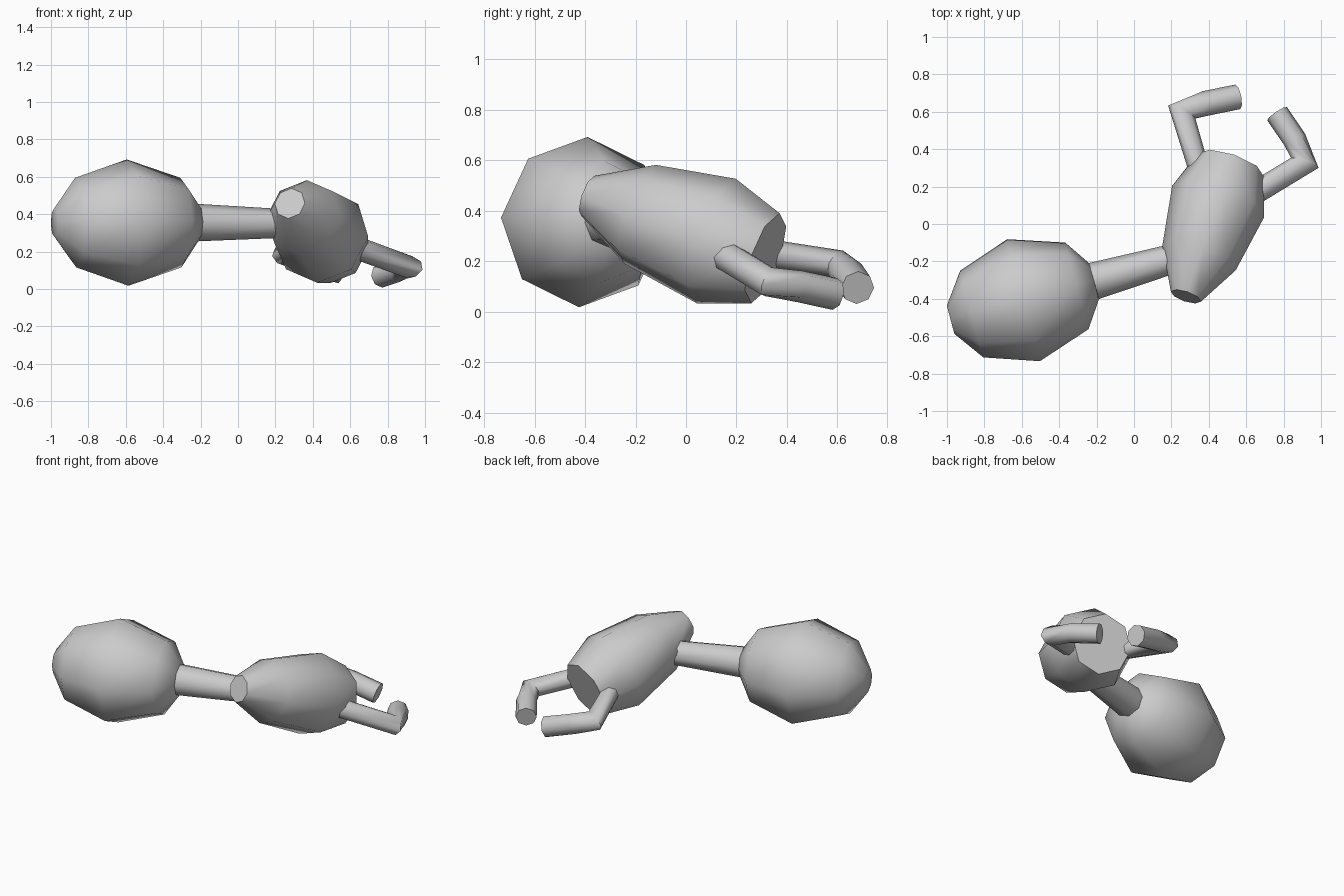
import bpy, math
from mathutils import Vector

if "Cube" in bpy.data.objects:
    bpy.data.objects.remove(bpy.data.objects["Cube"])

UP = Vector((0, 0, 1))


def tube(name, points, sides=8, roll=0.0):
    """Capped tube through (x, y, z, radius) points, mitred at the bends."""
    pos = [Vector(p[:3]) for p in points]
    verts, faces = [], []
    last = len(points) - 1
    for i, p in enumerate(points):
        d_in = (pos[max(i, 1)] - pos[max(i, 1) - 1]).normalized()
        j = min(i, last - 1)
        d_out = (pos[j + 1] - pos[j]).normalized()
        plane = (d_in + d_out).normalized()
        u = d_in.cross(UP).normalized()
        v = u.cross(d_in)
        for k in range(sides):
            a = 2 * math.pi * k / sides + roll
            q = p[3] * (math.cos(a) * u + math.sin(a) * v)
            q -= d_in * (q.dot(plane) / d_in.dot(plane))
            verts.append(pos[i] + q)
    for i in range(last):
        for k in range(sides):
            n = (k + 1) % sides
            a, b = i * sides, (i + 1) * sides
            faces.append((a + k, a + n, b + n, b + k))
    faces.append(tuple(reversed(range(sides))))
    faces.append(tuple(range(last * sides, (last + 1) * sides)))
    mesh = bpy.data.meshes.new(name)
    mesh.from_pydata(verts, [], faces)
    mesh.update()
    ob = bpy.data.objects.new(name, mesh)
    bpy.context.collection.objects.link(ob)
    bpy.ops.object.select_all(action='DESELECT')
    ob.select_set(True)
    bpy.context.view_layer.objects.active = ob
    # consistent outward normals
    bpy.ops.object.mode_set(mode='EDIT')
    bpy.ops.mesh.select_all(action='SELECT')
    bpy.ops.mesh.normals_make_consistent(inside=False)
    bpy.ops.object.mode_set(mode='OBJECT')
    bpy.ops.object.shade_smooth_by_angle(angle=math.radians(60))
    return ob


def lathe(name, centre, axis, profile, roll=0.0):
    """Straight faceted body: profile is (distance along axis, radius)."""
    c, d = Vector(centre), Vector(axis).normalized()
    return tube(name, [(*(c + d * s), r) for s, r in profile], roll=roll)


# rear body
lathe("rear_body", (-0.6, -0.41, 0.355), (0.966, 0.259, 0),
      [(-0.394, 0.078), (-0.277, 0.24), (0.01, 0.338), (0.305, 0.24), (0.40, 0.10)],
      roll=math.radians(3))

# connecting rod
tube("connecting_rod", [(-0.215, -0.305, 0.355, 0.1), (0.28, -0.165, 0.35, 0.075)])

# egg-shaped front body, tilted down towards the pincers
lathe("front_body", (0.45, 0.12, 0.28), (0.34, 1, -0.35),
      [(-0.565, 0.085), (-0.335, 0.207), (0.0, 0.26), (0.217, 0.188)])

# pincers
tube("left_pincer", [(0.345, 0.30, 0.235, 0.056), (0.255, 0.60, 0.185, 0.06),
                     (0.385, 0.645, 0.145, 0.067), (0.555, 0.68, 0.095, 0.067)])
tube("right_pincer", [(0.62, 0.15, 0.225, 0.062), (0.913, 0.327, 0.118, 0.061),
                      (0.86, 0.45, 0.10, 0.063), (0.765, 0.59, 0.07, 0.064)])
